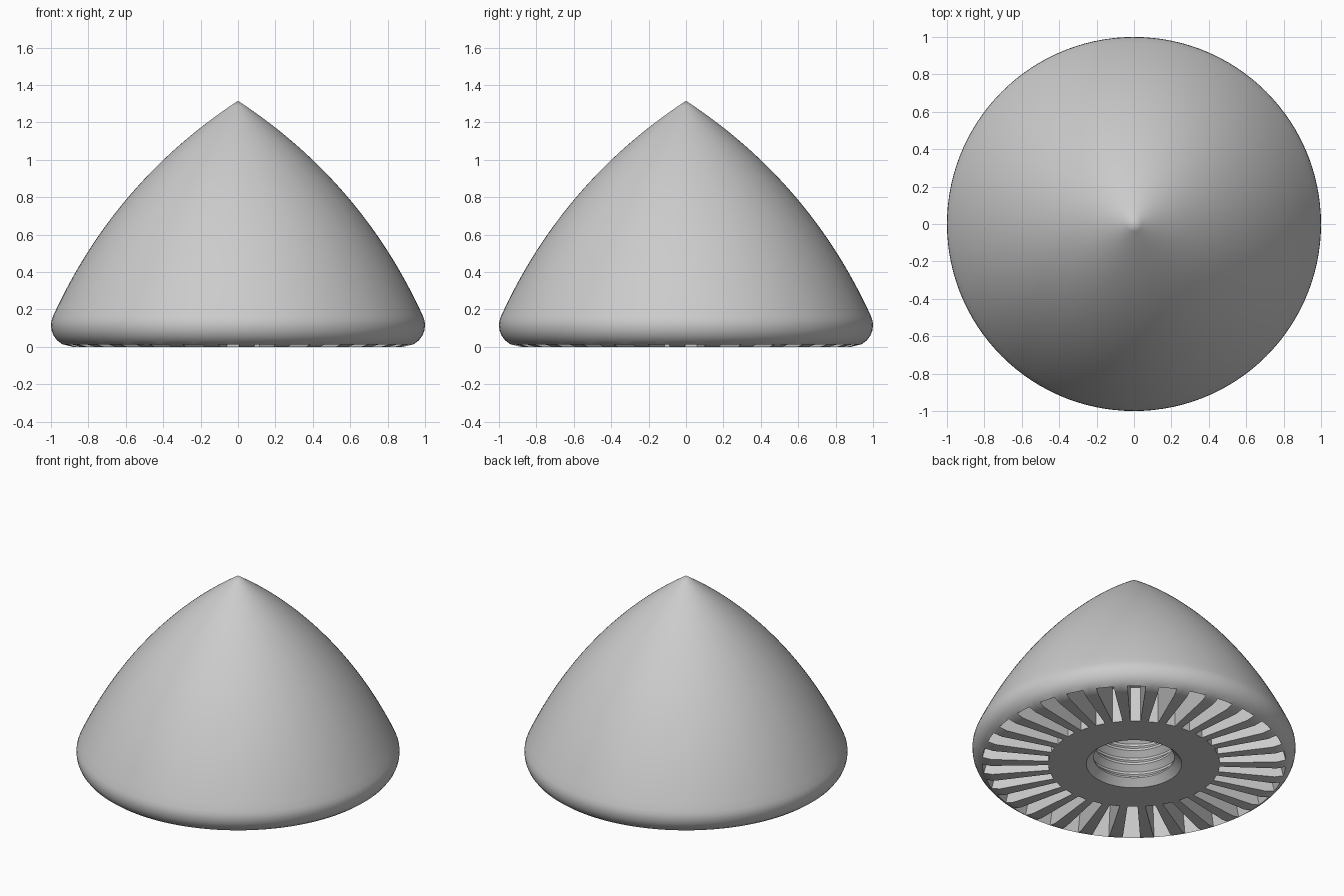
import bpy
import bmesh
from math import sin, cos, radians
from mathutils import Vector

cube = bpy.data.objects.get("Cube")
if cube:
    bpy.data.objects.remove(cube, do_unlink=True)

grey = bpy.data.materials.new("light_grey")
grey.use_nodes = True
colour = (0.6, 0.6, 0.6, 1)
grey.diffuse_color = colour
grey.node_tree.nodes["Principled BSDF"].inputs["Base Color"].default_value = colour

SLOTS = 30
STEP = 360 / SLOTS
HALF_SLOT = 3.4
PHASE = 3            # angle of the first slot centre
HUB = 0.53
FILLET = 0.115
DEPTH = 0.24

# Angles of the lathe: each step is a slot (two parts) and a land (two parts)
angles = []
for i in range(SLOTS):
    middle = PHASE + i * STEP
    angles += [middle - HALF_SLOT, middle, middle + HALF_SLOT, middle + STEP / 2]
angles = [radians(a) for a in angles]

# Threaded hole, from its blind end down to the chamfered mouth
profile = [(0, 0.6), (0.25, 0.6)]
for i in range(5):
    top = 0.54 - i * 0.1
    profile += [(0.25, top), (0.285, top - 0.035), (0.285, top - 0.05), (0.25, top - 0.085)]
profile += [(0.25, 0.045), (0.295, 0)]

# Flat hub, then the rounded rim
hub_ring = len(profile)
profile.append((HUB, 0))
for a in (-90, -62, -45, -30, -15, 0, 12, 24):
    profile.append((1 - FILLET + FILLET * cos(radians(a)), FILLET + FILLET * sin(radians(a))))

# Bulging cone up to the point
start, tip = Vector(profile[-1]), Vector((0, 1.315))
chord = tip - start
outward = Vector((chord.y, -chord.x)).normalized()
for i in range(1, 33):
    t = i / 32
    p = start + chord * t + outward * 0.11 * 4 * t * (1 - t)
    profile.append((p.x, p.y) if i < 32 else (0, tip.y))

# Lathe the profile
bm = bmesh.new()
rings = []
for r, z in profile:
    if r == 0:
        rings.append([bm.verts.new((0, 0, z))] * len(angles))
    else:
        rings.append([bm.verts.new((r * cos(a), r * sin(a), z)) for a in angles])
slot_faces = []
for k in range(len(rings) - 1):
    for i in range(len(angles)):
        j = (i + 1) % len(angles)
        corners = [rings[k][i], rings[k][j], rings[k + 1][j], rings[k + 1][i]]
        face = bm.faces.new(list(dict.fromkeys(corners)))
        if k in (hub_ring, hub_ring + 1) and i % 4 < 2:
            slot_faces.append(face)

# Sink the radial pockets, with an outer wall that leans in under the cone
result = bmesh.ops.extrude_face_region(bm, geom=slot_faces)
for v in [g for g in result["geom"] if isinstance(g, bmesh.types.BMVert)]:
    r = v.co.xy.length
    lean = (HUB + (r - HUB) * 0.86) / r
    v.co = (v.co.x * lean, v.co.y * lean, DEPTH)
left_over = [f for f in slot_faces if f.is_valid]
if left_over:
    bmesh.ops.delete(bm, geom=left_over, context='FACES')
bmesh.ops.recalc_face_normals(bm, faces=bm.faces)

mesh = bpy.data.meshes.new("cone_knob")
bm.to_mesh(mesh)
bm.free()
mesh.materials.append(grey)
knob = bpy.data.objects.new("cone_knob", mesh)
bpy.context.collection.objects.link(knob)
bpy.ops.object.select_all(action='DESELECT')
knob.select_set(True)
bpy.context.view_layer.objects.active = knob
bpy.ops.object.shade_smooth_by_angle(angle=radians(30))
